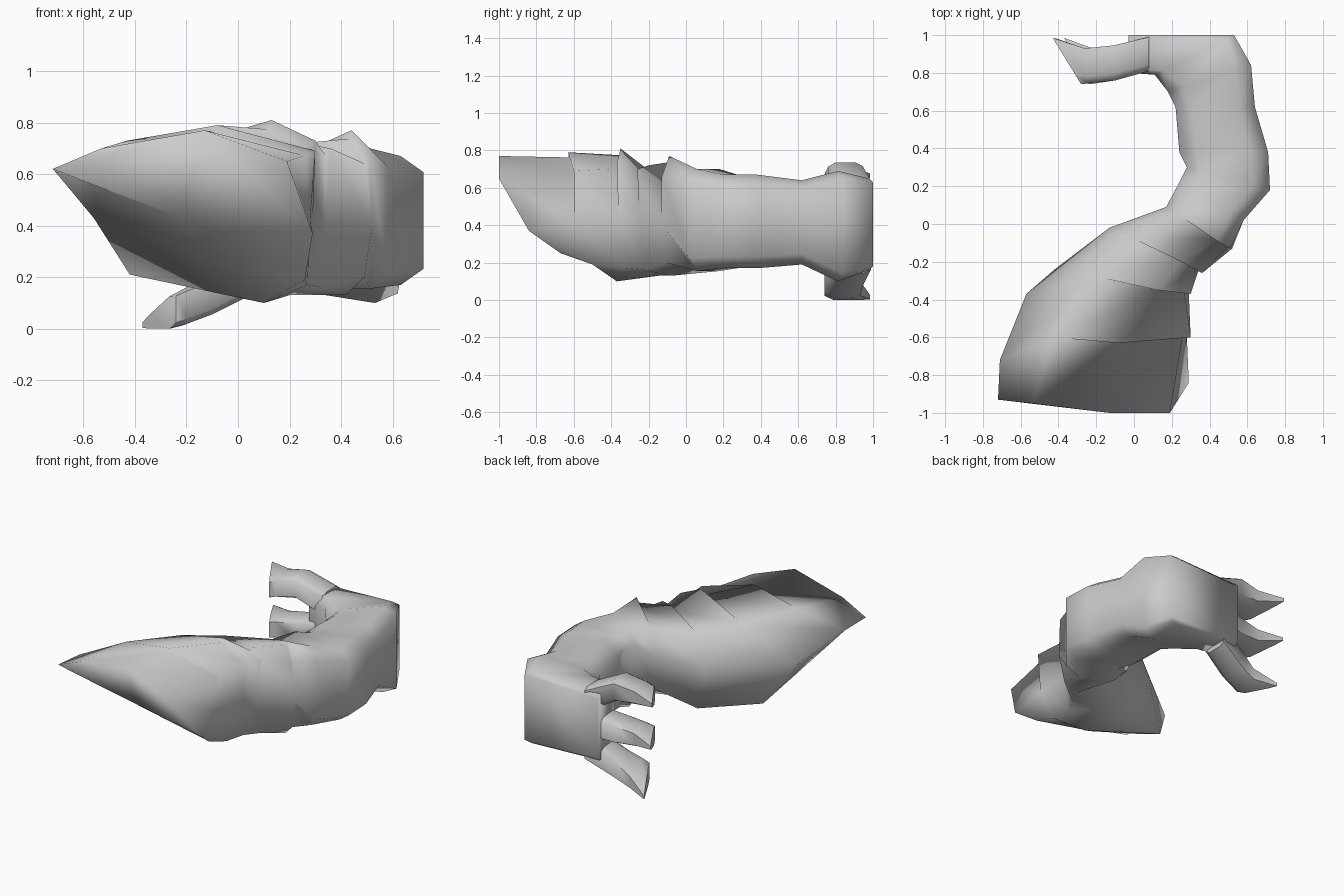
import bpy, bmesh, math
from mathutils import Vector

if "Cube" in bpy.data.objects:
    bpy.data.objects.remove(bpy.data.objects["Cube"])


def ring(lx, ly, rx, ry, z0, z1, v=.75, u=.6, squeeze=0, shift=0):
    """Upright octagon between a left and a right point.
    squeeze narrows the right side, shift moves it up or down."""
    octagon = [(-1, -.7), (-1, .7), (-u, 1), (u, 1), (1, v), (1, -v), (u, -1), (-u, -1)]
    l, r = Vector((lx, ly, 0)), Vector((rx, ry, 0))
    out = []
    for a, b in octagon:
        t = (a + 1) / 2
        p = l.lerp(r, t)
        p.z = (z0 + z1) / 2 + shift * t + b * (z1 - z0) / 2 * (1 - squeeze * t)
        out.append(p)
    return out


def recessed(pts, f=.9):
    """Same ring with its upper outer points sunk, for the step under a plate."""
    c = sum(pts, Vector()) / len(pts)
    return [c.lerp(p, f) if i in (3, 4) else p.copy() for i, p in enumerate(pts)]


def loft(name, rings, angle):
    bm = bmesh.new()
    rows = [[bm.verts.new(p) for p in r] for r in rings]
    n = len(rows[0])
    for a, b in zip(rows, rows[1:]):
        for i in range(n):
            j = (i + 1) % n
            bm.faces.new((a[i], a[j], b[j], b[i]))
    bm.faces.new(rows[0][::-1])
    bm.faces.new(rows[-1])
    bmesh.ops.remove_doubles(bm, verts=bm.verts, dist=.0005)
    bmesh.ops.recalc_face_normals(bm, faces=bm.faces)
    me = bpy.data.meshes.new(name)
    bm.to_mesh(me)
    bm.free()
    ob = bpy.data.objects.new(name, me)
    bpy.context.collection.objects.link(ob)
    bpy.ops.object.select_all(action='DESELECT')
    ob.select_set(True)
    bpy.context.view_layer.objects.active = ob
    bpy.ops.object.shade_smooth_by_angle(angle=math.radians(angle))
    return ob


# Shoulder: slanted end and irregular plated sections
end = [(-.5, -.87, .535), (-.72, -.93, .62), (-.53, -.95, .7), (-.13, -1, .77),
       (.19, -1, .65), (.29, -.84, .37), (.25, -.67, .25), (-.23, -.8, .435)]
upper = [(-.56, -.62, .43), (-.71, -.72, .61), (-.43, -.6, .73), (-.08, -.63, .79),
         (.3, -.6, .69), (.28, -.6, .42), (.26, -.5, .19), (-.12, -.56, .26)]
middle = [(-.42, -.24, .21), (-.57, -.37, .46), (-.24, -.27, .70), (.13, -.35, .81),
          (.3, -.37, .73), (.29, -.36, .42), (.27, -.33, .17), (.1, -.37, .10)]
lower = [(-.04, -.07, .14), (-.13, -.02, .46), (-.06, -.05, .66), (.25, -.2, .72),
         (.36, -.26, .7), (.34, -.25, .42), (.33, -.22, .16), (.2, -.16, .13)]
elbow = [(.18, .08, .27), (.17, .09, .5), (.22, .06, .67), (.44, -.09, .77),
         (.51, -.13, .66), (.52, -.13, .4), (.49, -.11, .2), (.42, -.08, .13)]
arm = [[Vector(p) for p in end]]
for pts in (upper, middle, lower, elbow):
    r = [Vector(p) for p in pts]
    arm += [recessed(r), r]

# Forearm, wrist and square-edged palm turning to the left
arm += [ring(*s) for s in (
    (.24, .22, .58, .02, .155, .70),
    (.28, .30, .72, .18, .17, .67),
    (.24, .38, .71, .38, .17, .67),
    (.22, .62, .64, .62, .19, .64),
    (.18, .70, .62, .84, .178, .612, .82, .6, -.45),
    (.11, .79, .53, 1.0, .16, .65, .92, .8),
    (-.02, .80, -.03, 1.0, .18, .63, .9, .8))]
loft("arm", arm, 180)

# Three stubby fingers: base z, knuckle z, tip z, shift of outer tip, inner and outer tip x
for name, zb, zk, zt, shift, ix, tx in (
        ("upper_finger", .57, .66, .615, .05, -.28, -.43),
        ("middle_finger", .40, .37, .34, .03, -.28, -.42),
        ("lower_finger", .23, .13, .075, -.06, -.24, -.37)):
    loft(name, [
        ring(.08, .81, .08, .99, zb - .085, zb + .085),
        ring(-.10, .76, -.11, .945, zk - .075, zk + .075),
        ring(ix + .04, .745, ix + .02, .93, (zk + 2 * zt) / 3 - .075,
             (zk + 2 * zt) / 3 + .075, squeeze=.3, shift=shift / 2),
        ring(ix, .74, tx, .985, zt - .075, zt + .075, squeeze=.8, shift=shift)], 60)
